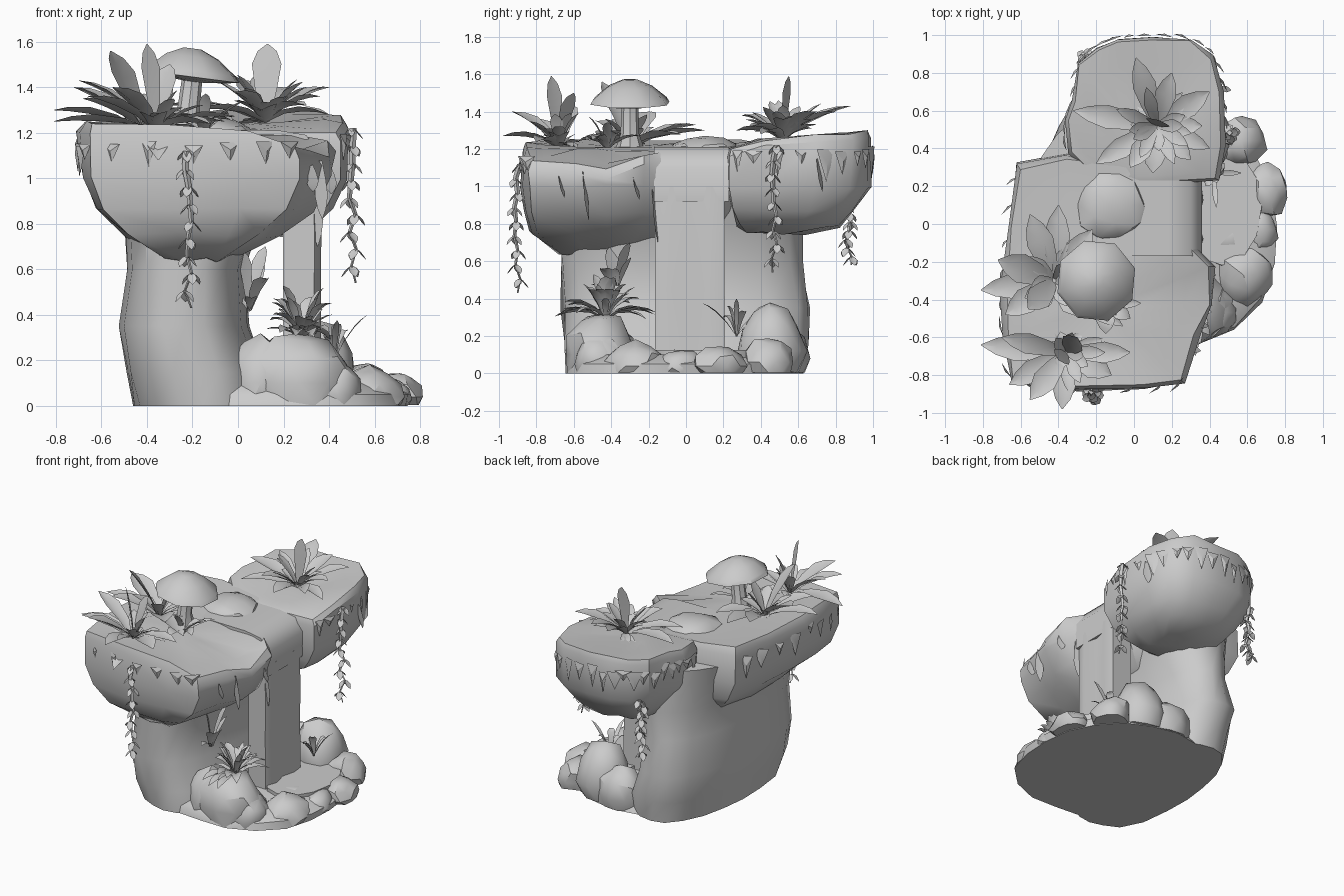
import bpy, bmesh, math, random
from mathutils import Vector

if "Cube" in bpy.data.objects:
    bpy.data.objects.remove(bpy.data.objects["Cube"])

random.seed(4)
stone = bpy.data.materials.new("stone_grey")
stone.diffuse_color = (0.6, 0.6, 0.6, 1)
stone.use_nodes = True
stone.node_tree.nodes["Principled BSDF"].inputs["Base Color"].default_value = stone.diffuse_color


def finish(bm, name, angle=40, closed=True):
    if closed:
        bmesh.ops.recalc_face_normals(bm, faces=bm.faces)
    me = bpy.data.meshes.new(name)
    bm.to_mesh(me)
    bm.free()
    ob = bpy.data.objects.new(name, me)
    bpy.context.collection.objects.link(ob)
    me.materials.append(stone)
    bpy.ops.object.select_all(action='DESELECT')
    ob.select_set(True)
    bpy.context.view_layer.objects.active = ob
    bpy.ops.object.shade_smooth_by_angle(angle=math.radians(angle))
    return ob


def loft(name, rings, angle=40):
    """Skin a stack of equal point rings, with a fan cap at each end."""
    bm = bmesh.new()
    vs = [[bm.verts.new(p) for p in r] for r in rings]
    n = len(vs[0])
    for a, b in zip(vs, vs[1:]):
        for i in range(n):
            j = (i + 1) % n
            bm.faces.new((a[i], a[j], b[j], b[i]))
    for r in (vs[0], vs[-1]):
        c = bm.verts.new(sum((v.co for v in r), Vector()) / n)
        for i in range(n):
            bm.faces.new((r[i], r[(i + 1) % n], c))
    return finish(bm, name, angle)


def jit(a):
    return random.uniform(-a, a)


def ledge(name, outline, centre, levels, tilt):
    """Bowl-shaped slab; the first four levels form the uneven top."""
    cx, cy = centre
    rings = []
    for k, (z, sx, sy) in enumerate(levels):
        ring = []
        for x, y in outline:
            px, py = cx + (x - cx) * sx + jit(.012), cy + (y - cy) * sy + jit(.008)
            ring.append((px, py, z + (tilt(px, py) + jit(.008) if k < 4 else jit(.012))))
        rings.append(ring)
    return loft(name, rings, 40)


def oval(z, x0, x1, y0, y1, es, n, wob):
    """Rounded box; es gives the corner fullness for back right, back left, front left, front right."""
    pts = []
    for i in range(n):
        t = 2 * math.pi * i / n
        c, s = math.cos(t), math.sin(t)
        e = es[int(4 * i / n)]
        r = (abs(c) ** e + abs(s) ** e) ** (-1 / e) * (1 + jit(wob))
        pts.append(((x0 + x1) / 2 + (x1 - x0) / 2 * r * c, (y0 + y1) / 2 + (y1 - y0) / 2 * r * s, z))
    return pts


# Trunk of rock and the round floor under it
full = (3, 1.85, 3.4, 2.6)
loft("rock_trunk", [oval(z, *b, full, 20, .025) for z, *b in (
    (.0, -.46, .15, -.63, .63), (.15, -.49, .12, -.65, .65), (.35, -.525, .05, -.66, .67),
    (.6, -.49, .03, -.66, .62), (.8, -.5, .1, -.68, .61), (1.1, -.58, .2, -.7, .62))])
loft("base_floor", [oval(z, *b, (2.1, 2, 2.4, 2.6), 20, .015) for z, *b in (
    (0, -.45, .75, -.64, .62), (.05, -.43, .75, -.62, .6), (.1, -.4, .66, -.56, .55))])

# Overhanging ledges
front_rim = [(-.63, .32), (-.67, .0), (-.7, -.35), (-.7, -.6), (-.66, -.83), (-.3, -.88),
             (.05, -.87), (.28, -.84), (.34, -.6), (.42, -.42), (.42, -.22), (.32, -.12),
             (.28, .2), (0, .33), (-.36, .37)]
back_rim = [(-.36, .38), (-.36, .55), (-.32, .65), (-.3, .85), (-.2, .94), (-.08, .985), (.1, .995),
            (.3, .985), (.43, .89), (.47, .7), (.49, .42), (.45, .23), (.1, .21), (-.2, .23)]
ledge("front_ledge", front_rim, (-.2, -.45),
      [(1.2, .35, .35), (1.21, .75, .75), (1.215, .95, .965), (1.17, 1, 1), (1.0, .97, 1),
       (.86, .84, .98), (.75, .6, .9), (.64, .25, .55)],
      lambda x, y: -.05 * x - (.26 if y < -.25 else .08) * max(0, x))
ledge("back_ledge", back_rim, (.07, .4),
      [(1.25, .35, .35), (1.265, .75, .75), (1.265, .95, .965), (1.23, 1, .995), (1.0, .97, .985),
       (.87, .82, .84), (.79, .66, .7), (.75, .35, .4)],
      lambda x, y: .08 * (y - .6) - .3 * max(0, .35 - y))

# Stream over the lip and the hollow sheet of water below it
lip = [(-.2, 1.215), (.18, 1.21), (.3, 1.19), (.36, 1.1), (.355, .92), (.2, .92), (.0, 1.0), (-.2, 1.0)]
loft("stream_lip", [[(x, y, z) for x, z in lip] for y in (-.17, -.05, .08, .23)], 50)
sheet = [(.2, -.16), (.33, -.165), (.36, -.08), (.335, .02), (.36, .12), (.35, .205), (.2, .2),
         (.21, .16), (.3, .15), (.29, .02), (.3, -.11), (.21, -.12)]
loft("waterfall", [[(x + .02 * k * (x > .31) - .01 * k * (x < .25), y + .01 * k * (y > 0), z) for x, y in sheet]
                   for z, k in ((1.0, 0), (.75, .3), (.45, .2), (.06, .4))], 35)


# Loose rocks: the pool ring, plus a low mound where stream and ledges meet
def rock(name, c, r, wob=.12):
    bm = bmesh.new()
    bmesh.ops.create_icosphere(bm, subdivisions=2, radius=1)
    for v in bm.verts:
        k = 1 + jit(wob)
        v.co = [c[i] + r[i] * v.co[i] * k for i in range(3)]
        v.co.z = max(v.co.z, .004)
    return finish(bm, name, 35)


for i, (c, r) in enumerate([
        ((.27, -.46, .1), (.24, .2, .22)), ((.1, -.44, .1), (.16, .18, .2)),
        ((.58, -.27, .04), (.16, .17, .13)), ((.71, .18, .04), (.11, .14, .11)),
        ((.57, .44, .06), (.13, .14, .13)), ((.34, .45, .12), (.18, .18, .25)),
        ((.52, -.06, .03), (.13, .14, .1)), ((.44, -.47, .05), (.1, .14, .14)),
        ((.16, .52, .08), (.18, .13, .2)), ((.67, -.03, .03), (.09, .13, .1))]):
    rock("pool_rock_%d" % (i + 1), c, r)
rock("top_mound", (-.13, .1, 1.18), (.2, .2, .09), .06)
loft("pool_water", [oval(z, .25, .68, -.22, .4, (2, 2, 2, 2), 12, .02) for z in (.08, .125)])


# Leaves: arched, folded blades from a base to a tip
def leaf(bm, base, tip, width, arch):
    a, t = Vector(base), Vector(tip)
    d = t - a
    mid = a + d * .5 + Vector((0, 0, arch))
    side = Vector((-d.y, d.x, 0))
    side = side.normalized() if side.length > .03 else Vector((1, 0, 0))
    prev = None
    for s, w in ((0, .3), (.3, .75), (.6, 1), (.82, .65), (1, .04)):
        p = a * (1 - s) ** 2 + mid * 2 * s * (1 - s) + t * s * s
        h = side * width * w * .5
        row = [bm.verts.new(q) for q in (p - h, p - Vector((0, 0, .22 * width * w)), p + h)]
        if prev:
            for i in (0, 1):
                bm.faces.new((prev[i], prev[i + 1], row[i + 1], row[i]))
        prev = row


def plant(name, c, tips, width, small):
    bm = bmesh.new()
    for t in tips:
        leaf(bm, c, t, width * random.uniform(.8, 1.15), .1)
    for i in range(small):  # short inner leaves
        a, r = 2.4 * i, random.uniform(.08, .24)
        leaf(bm, c, (c[0] + r * math.cos(a), c[1] + r * math.sin(a), c[2] + random.uniform(.0, .26) - .3 * r),
             width * .6, .06)
    return finish(bm, name, 50, False)


plant("front_plant", (-.36, -.68, 1.21), [
    (-.81, -.64, 1.25), (-.66, -.85, 1.36), (-.38, -.98, 1.27), (-.12, -.8, 1.24), (-.02, -.68, 1.27),
    (-.7, -.6, 1.43), (-.4, -.72, 1.59), (-.3, -.6, 1.5), (-.55, -.93, 1.4), (-.35, -.93, 1.08)], .12, 17)
plant("side_plant", (-.42, -.3, 1.21), [
    (-.81, -.35, 1.3), (-.72, -.19, 1.4), (-.55, .05, 1.33), (-.4, .1, 1.3), (-.22, -.03, 1.28),
    (-.56, -.45, 1.56), (-.68, -.48, 1.35), (-.25, -.48, 1.28), (-.06, -.54, 1.25)], .14, 15)
plant("back_plant", (.12, .52, 1.25), [
    (-.32, .6, 1.32), (.01, .88, 1.43), (.2, .8, 1.4), (.4, .7, 1.4), (.3, .34, 1.32), (-.2, .32, 1.3),
    (-.02, .3, 1.38), (.1, .27, 1.3), (.13, .55, 1.59), (.36, .52, 1.36), (.4, .4, 1.28)], .12, 18)
ring = []
for i in range(26):
    a = i * 2.4
    r = .12 + .14 * (i % 4) / 3
    ring.append((.28 + .8 * r * math.cos(a), -.43 + 1.05 * r * math.sin(a), .63 - 1.25 * r + jit(.05)))
plant("pool_plant", (.28, -.43, .29), ring, .07, 8)
plant("wall_sprout", (.05, -.38, .42), [(.02, -.4, .68), (.12, -.3, .7), (.13, -.45, .56)], .09, 4)
plant("rear_sprout", (.42, .27, .2), [(.44, .22, .36), (.48, .32, .33), (.38, .2, .3)], .05, 3)
plant("stem_sprout", (-.15, -.42, 1.2), [(-.02, -.5, 1.25), (-.04, -.36, 1.28), (-.15, -.58, 1.24)], .09, 4)

# Angular mushroom with a leaning cap
rows = [(.05, -.02), (.15, -.01), (.215, .0), (.2, .025), (.12, .09), (.04, .125)]
loft("mushroom_cap", [[(-.2 + r * math.cos(i * math.pi / 4 + .3), -.3 + r * 1.03 * math.sin(i * math.pi / 4 + .3),
                        1.445 + h - .13 * r * math.cos(i * math.pi / 4 + .3)) for i in range(8)]
                      for r, h in rows])
loft("mushroom_stem", [[(-.22 + dx + r * math.cos(i * math.pi / 4), -.3 + r * math.sin(i * math.pi / 4), z)
                        for i in range(8)]
                       for z, r, dx in ((1.18, .085, -.01), (1.28, .05, 0), (1.45, .045, .02))])


# Hanging vines: a thin stem with leaflets all round
def vine(name, x, y, top, bottom, out):
    n = 9
    pts = [Vector((x + jit(.018), y + jit(.018), top + (bottom - top) * i / n)) for i in range(n + 1)]
    loft(name + "_stem", [[p + Vector((.016 * math.cos(a), .016 * math.sin(a), 0)) * (1 - .08 * i)
                           for a in (0, 1.57, 3.14, 4.71)] for i, p in enumerate(pts)])
    bm = bmesh.new()
    for i, p in enumerate(pts[:-1]):
        for k in (0, 2.1, 4.2):
            a = out + k + i * .9
            leaf(bm, p, p + Vector((.045 * math.cos(a), .045 * math.sin(a), -.05)), .045, .015)
    finish(bm, name + "_leaves", 50, False)


vine("front_vine", -.22, -.9, 1.12, .43, -1.5)
vine("right_vine", .505, .47, 1.22, .54, 0)
vine("rear_vine", -.25, .87, 1.0, .58, 1.6)


# Moss drips lying flat along the rims
def drips(name, rim, centre, top):
    bm = bmesh.new()
    for a, b in zip(rim, rim[1:]):
        for s in (.3, .75):
            x, y = (a[k] + (b[k] - a[k]) * s for k in (0, 1))
            o = Vector((x - centre[0], y - centre[1], 0)).normalized()
            t = Vector((-o.y, o.x, 0)) * random.uniform(.03, .06)
            p = Vector((x, y, top + jit(.02))) + o * .004
            drop = Vector((0, 0, random.uniform(.06, .17)))
            q = [bm.verts.new(v) for v in (p - t, p + t, p + o * .012 - drop * .4, p - drop)]
            for f in ((0, 1, 2), (0, 2, 3), (1, 3, 2), (0, 3, 1)):
                bm.faces.new([q[i] for i in f])
    finish(bm, name, 30)


drips("front_moss", front_rim[:8], (-.2, -.45), 1.16)
drips("back_moss", back_rim[:12], (.07, .5), 1.2)
# Long moss strands under the right lip and beside the fall
bm = bmesh.new()
for x, y, z, l in ((.36, -.55, 1.08, .26), (.4, -.28, 1.05, .12), (.34, -.18, 1.0, .3),
                   (.48, .7, 1.15, .18), (.32, -.68, 1.06, .12)):
    leaf(bm, (x, y, z), (x + .01, y + .03, z - l), .06, 0)
finish(bm, "moss_strands", 50, False)
